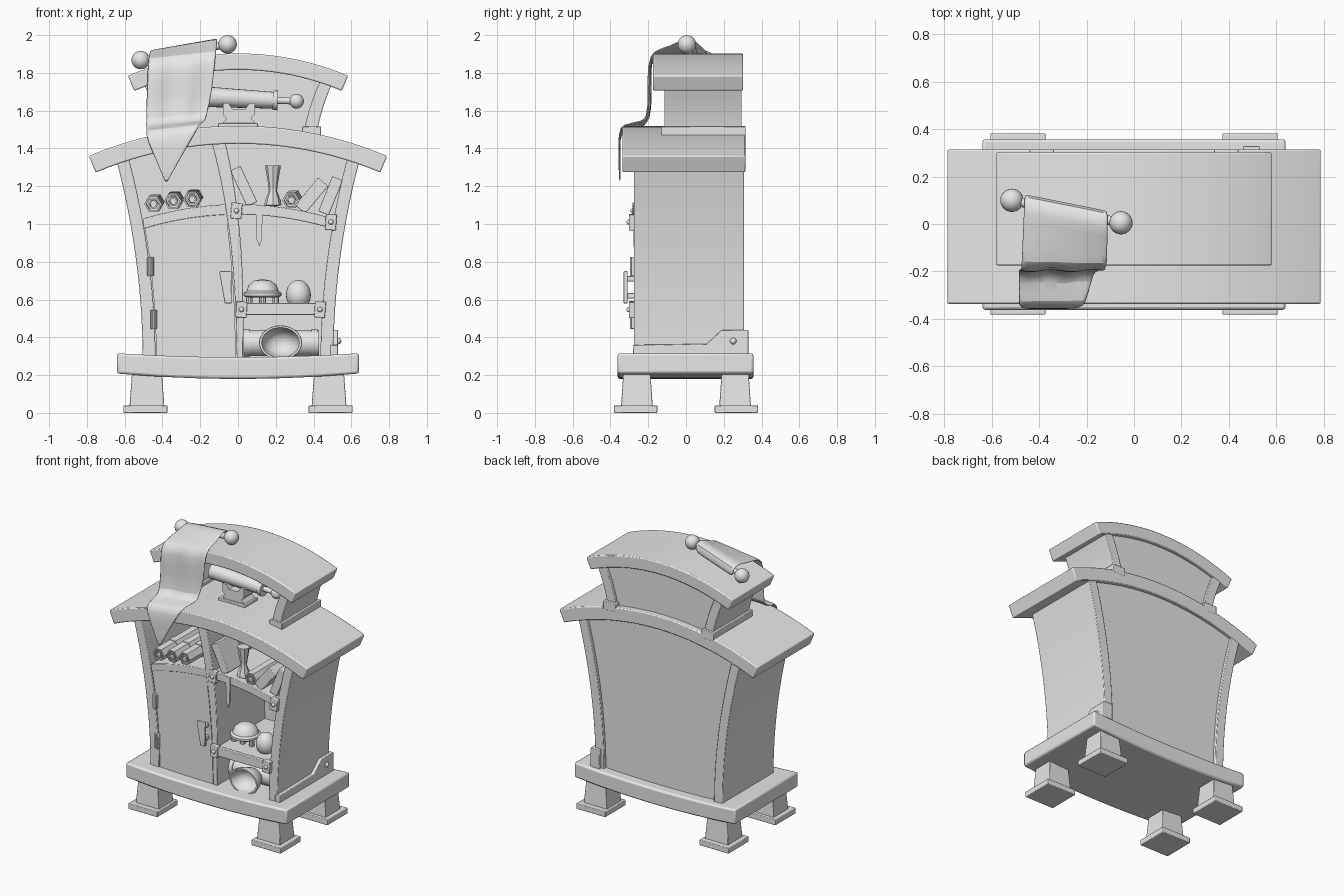
import bpy, bmesh, math
from mathutils import Matrix, Vector

if "Cube" in bpy.data.objects:
    bpy.data.objects.remove(bpy.data.objects["Cube"], do_unlink=True)

grey = bpy.data.materials.new("plain_grey")
grey.use_nodes = True
grey.diffuse_color = (0.8, 0.8, 0.8, 1)
grey.node_tree.nodes["Principled BSDF"].inputs["Base Color"].default_value = (0.8, 0.8, 0.8, 1)
parts = []


def finish(name, bm, bevel=0):
    bmesh.ops.recalc_face_normals(bm, faces=bm.faces)
    me = bpy.data.meshes.new(name)
    bm.to_mesh(me)
    bm.free()
    ob = bpy.data.objects.new(name, me)
    bpy.context.collection.objects.link(ob)
    me.materials.append(grey)
    parts.append(ob)
    if bevel:
        mod = ob.modifiers.new("soft_edges", "BEVEL")
        mod.width, mod.segments, mod.limit_method = bevel, 2, "ANGLE"
    return ob


def prism(name, pts, lo, hi, axis="y", bevel=0):
    """Extrude an outline along y (outline in x, z) or along x (outline in y, z)."""
    bm = bmesh.new()
    put = (lambda a, b, d: (a, d, b)) if axis == "y" else (lambda a, b, d: (d, a, b))
    near = [bm.verts.new(put(a, b, lo)) for a, b in pts]
    far = [bm.verts.new(put(a, b, hi)) for a, b in pts]
    bm.faces.new(near)
    bm.faces.new(far)
    for i in range(len(pts)):
        j = (i + 1) % len(pts)
        bm.faces.new((near[i], near[j], far[j], far[i]))
    return finish(name, bm, bevel)


def box(name, centre, size, tilt=0, bevel=0.004, taper=1):
    """Box tilted about y; taper scales the top."""
    bm = bmesh.new()
    bmesh.ops.create_cube(bm, size=1)
    for v in bm.verts:
        s = taper if v.co.z > 0 else 1
        v.co = Vector((v.co.x * size[0] * s, v.co.y * size[1] * s, v.co.z * size[2]))
    bm.transform(Matrix.Translation(centre) @ Matrix.Rotation(math.radians(tilt), 4, "Y"))
    return finish(name, bm, bevel)


def lathe(name, profile, origin, direction=(0, 0, 1), sides=24, squash=1):
    """Turn a profile of (radius, distance) about a direction."""
    bm = bmesh.new()
    rings = []
    for r, h in profile:
        ring = [bm.verts.new((r * math.cos(math.tau * i / sides),
                              r * math.sin(math.tau * i / sides) * squash, h))
                for i in range(sides)] if r > 0 else [bm.verts.new((0, 0, h))] * sides
        rings.append(ring)
    for a, b in zip(rings, rings[1:]):
        for i in range(sides):
            j = (i + 1) % sides
            bm.faces.new(list(dict.fromkeys((a[i], a[j], b[j], b[i]))))
    rot = Vector(direction).to_track_quat("Z", "Y").to_matrix().to_4x4()
    bm.transform(Matrix.Translation(origin) @ rot)
    return finish(name, bm)


def rod(name, a, b, r, r2=None, sides=20):
    a, b = Vector(a), Vector(b)
    n = (b - a).length
    return lathe(name, [(0, 0), (r, 0), (r2 or r, n), (0, n)], a, b - a, sides)


def ball(name, centre, r, stretch=1):
    prof = [(r * math.sin(math.pi * i / 12), -r * stretch * math.cos(math.pi * i / 12)) for i in range(13)]
    prof[0], prof[-1] = (0, -r * stretch), (0, r * stretch)
    return lathe(name, prof, centre)


def arc(apex, half, drop, thick, n=24):
    """Outline of a curved slab."""
    R = (half ** 2 + drop ** 2) / (2 * drop)
    end = math.asin(half / R)
    angles = [end * (2 * i / n - 1) for i in range(n + 1)]
    ring = lambda r: [(r * math.sin(t), apex - R + r * math.cos(t)) for t in angles]
    return ring(R) + ring(R - thick)[::-1]


def steps(lo, hi, n=12):
    return [lo + (hi - lo) * i / n for i in range(n + 1)]


# Base slab, sagging toward the middle
xs = steps(-0.64, 0.64)
prism("base_slab", [(x, 0.295 + 0.05 * x * x) for x in xs]
      + [(x, 0.18 + 0.07 * x * x) for x in xs[::-1]], -0.362, 0.357, bevel=0.012)

# Legs with foot plates
for sx in (-1, 1):
    for sy in (-1, 1):
        box("foot_plate", (sx * 0.49, sy * 0.267, 0.02), (0.232, 0.23, 0.04))
        box("leg", (sx * 0.482, sy * 0.26, 0.13), (0.185, 0.168, 0.2), taper=0.84)

# Cabinet side walls
half = lambda z: 0.505 + 0.15 * ((z - 0.28) / 1.1) ** 2
zs = steps(0.28, 1.37)
for s in (-1, 1):
    prism("side_wall", [(s * half(z), z) for z in zs]
          + [(s * (half(z) - 0.068), z) for z in zs[::-1]], -0.275, 0.307, bevel=0.004)

# Back panel
prism("back_panel", [(-half(z) + 0.03, z) for z in zs] + [(0, 1.46)]
      + [(half(z) - 0.03, z) for z in zs[::-1]], 0.265, 0.285)

# Leaning centre divider
mid = lambda z: 0.01 - 0.115 * ((z - 0.28) / 1.16) ** 2.6
wid = lambda z: 0.016 + 0.018 * (z - 0.28)
zc = steps(0.28, 1.45)
prism("centre_divider", [(mid(z) - wid(z), z) for z in zc]
      + [(mid(z) + wid(z), z) for z in zc[::-1]], -0.274, 0.27, bevel=0.004)

# Bowed upper shelf
xs = steps(-0.5, 0.5)
prism("upper_shelf", [(x, 1.105 - 0.3 * x * x) for x in xs]
      + [(x, 1.05 - 0.3 * x * x) for x in xs[::-1]], -0.27, 0.27, bevel=0.004)

# Door, hinges and handle
zd = steps(0.29, 0.99)
prism("door", [(-half(z) + 0.072, z) for z in zd] + [(-0.25, 1.04), (-0.02, 1.06)]
      + [(mid(z) - wid(z) - 0.005, z) for z in zd[::-1]], -0.268, -0.245)
for x, z in ((-0.463, 0.775), (-0.446, 0.495)):
    box("hinge_plate", (x, -0.28, z), (0.035, 0.02, 0.1))
    rod("hinge_pin", (x, -0.285, z - 0.05), (x, -0.285, z + 0.05), 0.012, sides=10)
prism("door_handle", [(-0.1, 0.75), (-0.035, 0.75), (-0.033, 0.58), (-0.07, 0.58)],
      -0.33, -0.31, bevel=0.004)
for z in (0.62, 0.71):
    box("handle_mount", (-0.06, -0.29, z), (0.03, 0.06, 0.03))

# Lower shelf with rail
box("lower_shelf", (0.23, 0, 0.55), (0.45, 0.54, 0.045))
box("shelf_rail", (0.225, -0.28, 0.55), (0.43, 0.03, 0.062))

# Riveted brackets
for x, y, z in ((-0.008, -0.264, 1.07), (0.492, -0.285, 1.01), (0.018, -0.285, 0.547), (0.434, -0.285, 0.547)):
    box("bracket", (x, y, z), (0.058, 0.036, 0.085), tilt=4)
    ball("rivet", (x, y - 0.016, z), 0.014)

# Side corner trim at the lower back
prism("side_trim", [(-0.28, 0.29), (-0.28, 0.36), (0.11, 0.365), (0.19, 0.44),
                    (0.33, 0.44), (0.33, 0.29)], 0.49, 0.53, "x", 0.004)
box("trim_return", (0.495, 0.315, 0.365), (0.07, 0.03, 0.15))
ball("trim_rivet", (0.53, 0.25, 0.38), 0.017)

# Curved roofs
prism("lower_roof", arc(1.52, 0.79, 0.16, 0.095), -0.337, 0.314, bevel=0.007)
prism("upper_roof", arc(1.903, 0.583, 0.118, 0.087), -0.175, 0.303, bevel=0.007)

# Upper house
zu = steps(1.45, 1.76, 6)
flare = lambda z: 0.415 + 0.09 * ((z - 1.45) / 0.31) ** 1.5
for s in (-1, 1):
    prism("upper_side", [(s * flare(z), z) for z in zu]
          + [(s * (flare(z) - 0.07), z) for z in zu[::-1]], -0.115, 0.295, bevel=0.004)
    box("upper_side_foot", (s * 0.39, 0.092, 1.487), (0.1, 0.446, 0.06))
prism("upper_back", [(-flare(z) + 0.02, z) for z in zu] + [(0, 1.86)]
      + [(flare(z) - 0.02, z) for z in zu[::-1]], 0.255, 0.275)

# Spyglass on a cradle
y = 0.0
rod("spyglass_tube", (-0.2, y, 1.675), (0.19, y, 1.655), 0.055, 0.044)
rod("spyglass_collar", (0.185, y, 1.655), (0.21, y, 1.654), 0.052)
rod("spyglass_stem", (0.2, y, 1.654), (0.3, y, 1.651), 0.018)
ball("spyglass_knob", (0.31, y, 1.65), 0.039)
prism("cradle", [(-0.085, 1.53), (-0.06, 1.56), (-0.08, 1.58), (-0.08, 1.64), (-0.05, 1.64),
                 (-0.03, 1.61), (0.04, 1.61), (0.06, 1.64), (0.09, 1.64), (0.09, 1.58),
                 (0.07, 1.56), (0.095, 1.53)], y - 0.06, y + 0.06)
box("cradle_base", (0, y, 1.52), (0.21, 0.15, 0.03))

# Banner rod with end balls
left, right = Vector((-0.515, 0.1, 1.868)), Vector((-0.055, 0.005, 1.951))
rod("banner_rod", left, right, 0.02)
for p in (left, right):
    ball("rod_ball", p, 0.049)

# Draped banner: left and right edge of each row
rows = [((-0.46, 0.12, 1.85), (-0.115, 0.05, 1.91)),
        ((-0.462, 0.125, 1.915), (-0.11, 0.055, 1.98)),
        ((-0.466, 0.05, 1.92), (-0.11, -0.02, 1.98)),
        ((-0.47, -0.03, 1.895), (-0.11, -0.08, 1.94)),
        ((-0.475, -0.175, 1.88), (-0.115, -0.175, 1.918)),
        ((-0.48, -0.197, 1.82), (-0.12, -0.197, 1.86)),
        ((-0.485, -0.19, 1.67), (-0.135, -0.19, 1.7)),
        ((-0.488, -0.195, 1.54), (-0.165, -0.2, 1.57)),
        ((-0.487, -0.24, 1.505), (-0.175, -0.23, 1.54)),
        ((-0.487, -0.335, 1.495), (-0.205, -0.335, 1.53)),
        ((-0.485, -0.355, 1.45), (-0.22, -0.355, 1.49)),
        ((-0.43, -0.352, 1.33), (-0.31, -0.352, 1.34)),
        ((-0.385, -0.35, 1.22), (-0.375, -0.35, 1.22))]
bm = bmesh.new()
grid = []
for k, (a, b) in enumerate(rows):
    line = [Vector(a).lerp(Vector(b), i / 8) for i in range(9)]
    for i, p in enumerate(line):
        if 5 <= k <= 8:
            p.y -= 0.008 * math.sin(i * 1.6)
    grid.append([bm.verts.new(p) for p in line])
for a, b in zip(grid, grid[1:]):
    for i in range(8):
        bm.faces.new((a[i], a[i + 1], b[i + 1], b[i]))
banner = finish("banner", bm)
thick = banner.modifiers.new("thickness", "SOLIDIFY")
thick.thickness, thick.offset = 0.01, 0
banner.modifiers.new("smoothing", "SUBSURF").levels = 1

# Rolled scrolls on the upper left
roll = [(0, 0.06), (0.018, 0.06), (0.018, 0), (0.027, 0), (0.027, 0.05), (0.036, 0.05),
        (0.036, 0), (0.046, 0), (0.046, 0.4), (0, 0.4)]
d = Vector((0.04, 1, 0.03)).normalized()
for x, z in ((-0.45, 1.105), (-0.345, 1.12), (-0.245, 1.13)):
    tip = Vector((x, -0.26, z))
    lathe("scroll", roll, tip, d, 6)
    rod("scroll_band", tip + d * 0.15, tip + d * 0.2, 0.05, sides=6)

# Books, vase and rolled paper on the upper right
for x, z, w, h, tilt in ((0.03, 1.2, 0.06, 0.21, -25), (0.39, 1.15, 0.07, 0.19, 40),
                         (0.49, 1.15, 0.06, 0.2, 22)):
    box("book", (x, -0.15, z), (w, 0.2, h), tilt)
lathe("vase", [(0, 1.09), (0.045, 1.1), (0.042, 1.125), (0.022, 1.175), (0.024, 1.2), (0.042, 1.31), (0, 1.31)],
      (0.185, -0.2, 0), sides=8)
lathe("rolled_paper", roll, (0.28, -0.26, 1.125), d, 6)
prism("hanging_ribbon", [(0.095, 1.1), (0.13, 1.1), (0.127, 0.92), (0.113, 0.88), (0.099, 0.92)],
      -0.277, -0.268)

# Domed pot and egg on the lower shelf
lathe("domed_pot", [(0, 0.61), (0.085, 0.61), (0.1, 0.62), (0.1, 0.635), (0.085, 0.645), (0.075, 0.675),
                    (0.045, 0.7), (0, 0.708)], (0.13, -0.1, 0))
for x in (0.06, 0.13, 0.2):
    rod("pot_foot", (x, -0.13, 0.57), (x, -0.13, 0.62), 0.018, sides=10)
ball("egg", (0.32, -0.14, 0.625), 0.066, 1.2)

# Barrel and wide-mouthed jug at the bottom
rod("barrel", (0.03, -0.08, 0.37), (0.43, -0.08, 0.37), 0.07)
for x in (0.03, 0.39):
    rod("barrel_hoop", (x, -0.08, 0.37), (x + 0.03, -0.08, 0.37), 0.075)
lathe("jug_mouth", [(0, 0), (0.075, 0.02), (0.1, 0.07), (0.114, 0.115), (0.112, 0.125), (0.1, 0.125), (0.09, 0.09),
                    (0.07, 0.055), (0.04, 0.035), (0, 0.03)], (0.225, -0.135, 0.372), (0, -1, 0), 28, 0.8)

# Smooth rounded faces, keep edges sharp
bpy.ops.object.select_all(action="DESELECT")
for ob in parts:
    ob.select_set(True)
bpy.context.view_layer.objects.active = parts[0]
bpy.ops.object.shade_smooth_by_angle(angle=math.radians(35))
